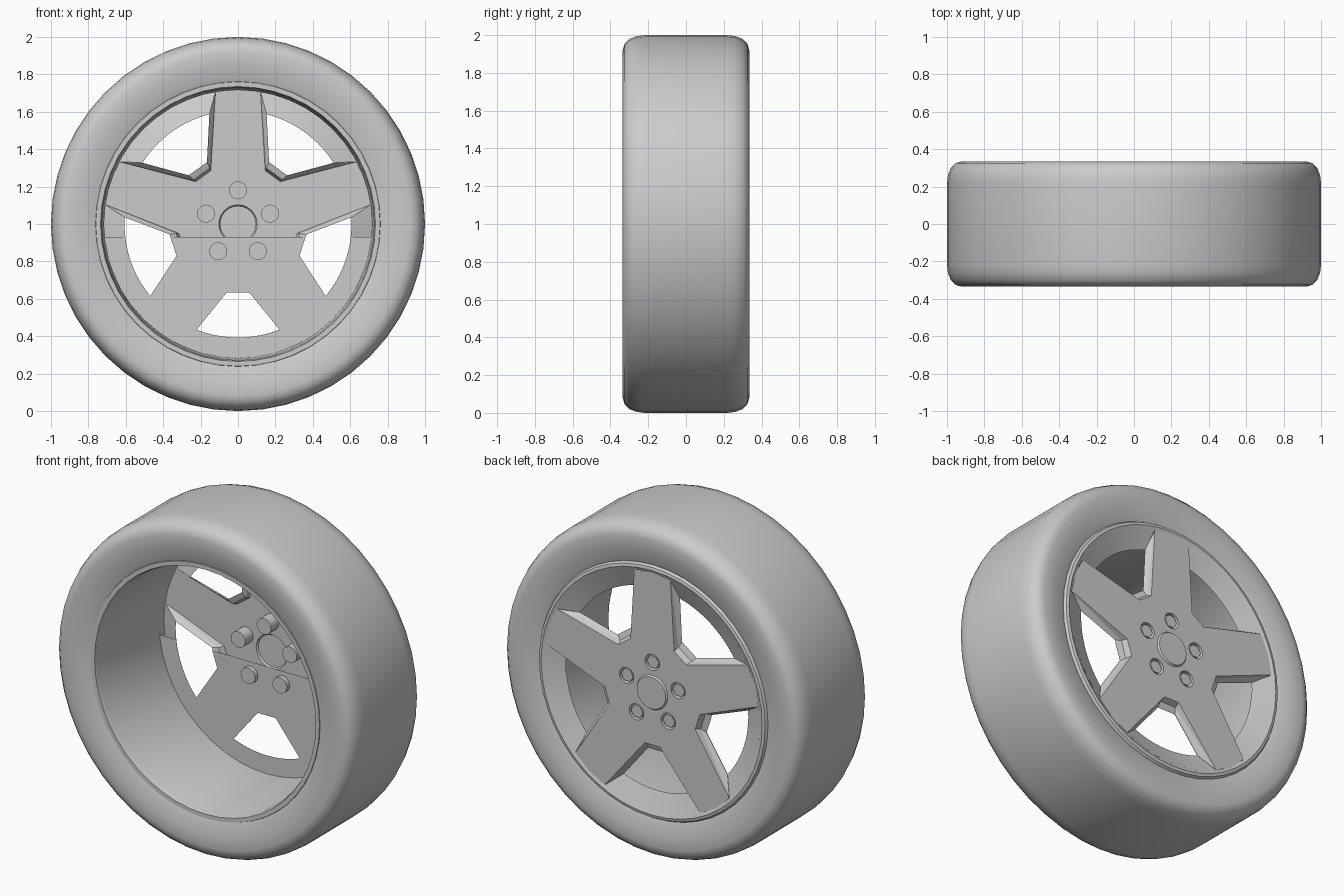
import bpy, bmesh, math
from mathutils import Vector

cube = bpy.data.objects.get("Cube")
if cube:
    bpy.data.objects.remove(cube)

grey = bpy.data.materials.new("plain grey")
grey.use_nodes = True
colour = (0.6, 0.6, 0.6, 1)
grey.diffuse_color = colour
grey.node_tree.nodes["Principled BSDF"].inputs["Base Color"].default_value = colour

FACE, BASE = 0.32, 0.275      # depth of the spoke face and of its back edge
LUG_RING, LUG_R, CAP_R = 0.18, 0.048, 0.103


def polar(r, deg, y):
    a = math.radians(deg)
    return Vector((r * math.cos(a), y, 1 + r * math.sin(a)))


def finish(name, bm, angle=30):
    bmesh.ops.remove_doubles(bm, verts=bm.verts, dist=0.0005)
    bmesh.ops.recalc_face_normals(bm, faces=bm.faces)
    mesh = bpy.data.meshes.new(name)
    bm.to_mesh(mesh)
    bm.free()
    ob = bpy.data.objects.new(name, mesh)
    bpy.context.collection.objects.link(ob)
    mesh.materials.append(grey)
    bpy.ops.object.select_all(action='DESELECT')
    ob.select_set(True)
    bpy.context.view_layer.objects.active = ob
    bpy.ops.object.shade_smooth_by_angle(angle=math.radians(angle))
    return ob


def add_strip(bm, a, b, closed=False):
    """Quads between two rows of points."""
    n = len(a)
    for i in range(n if closed else n - 1):
        j = (i + 1) % n
        bm.faces.new([bm.verts.new(p) for p in (a[i], a[j], b[j], b[i])])


def circle(r, y, n=24, centre=(0, 0), turn=0):
    shift = Vector((centre[0], 0, centre[1]))
    return [polar(r, 360 * i / n + turn, y) + shift for i in range(n)]


def fill(bm, loops):
    """Flat sheet from an outline and its holes."""
    edges = []
    for loop in loops:
        vs = [bm.verts.new(p) for p in loop]
        edges += [bm.edges.new((vs[i], vs[i - 1])) for i in range(len(vs))]
    bmesh.ops.triangle_fill(bm, use_beauty=True, edges=edges, normal=(0, 1, 0))


def lathe(name, profile, n=48, closed=False, angle=30):
    bm = bmesh.new()
    rows = [circle(r, y, n) for r, y in profile]
    if closed:
        rows.append(rows[0])
    for a, b in zip(rows, rows[1:]):
        add_strip(bm, a, b, True)
    return finish(name, bm, angle)


# Tyre: half section mirrored front to back
half = [(0.755, 0.305), (0.78, 0.315), (0.85, 0.328), (0.92, 0.335), (0.955, 0.325),
        (0.98, 0.3), (0.995, 0.26), (1.0, 0.22)]
lathe("tyre", half + [(r, -y) for r, y in reversed(half)], closed=True, angle=40)

# Rim barrel with a lip at each end
lathe("rim_barrel", [(0.765, -0.30), (0.76, -0.312), (0.735, -0.312), (0.728, -0.29),
                     (0.716, 0.25), (0.716, 0.318), (0.735, 0.326), (0.752, 0.322),
                     (0.765, 0.30)])

# Spoked face: a hollow shell with sloped walls around five openings
shell = bmesh.new()
outline, openings = [], []
N = 10
TIP_R, TIP_A, RING_R, RING_A = 0.715, 26.3, 0.607, 21.4
for k in range(5):
    a = 54 + 72 * k

    def valley(dist, side, y):
        return polar(math.hypot(dist, side), a + math.degrees(math.atan2(side, dist)), y)

    top, middle, bottom = [], [], []
    for s in (-1, 1):
        tip, ring = polar(TIP_R, a + s * TIP_A, FACE), polar(RING_R, a + s * RING_A, BASE)
        inner, base = valley(0.316, s * 0.05, FACE), valley(0.365, s * 0.06, BASE)
        step = inner.lerp(base, 0.3)
        step.y = FACE - 0.033
        order = slice(None, None, -s)
        top += [inner, tip][::s]
        middle += [step, tip.lerp(ring, 0.12)][::s]
        bottom += [base, ring][::s]
    add_strip(shell, top, middle)
    add_strip(shell, middle, bottom)
    # Sloping bowl outside the opening
    sweep = [-1 + 2 * i / N for i in range(N + 1)]
    arc = [polar(RING_R, a + t * RING_A, BASE) for t in sweep]
    add_strip(shell, arc, [polar(TIP_R + 0.002, a + t * TIP_A, FACE) for t in sweep])
    outline += top + [polar(0.72, a + 36, FACE)]
    openings.append(bottom[1:3] + arc[::-1])

lugs = []
for k in range(5):
    p = polar(LUG_RING, 90 + 72 * k, 0)
    lugs.append((p.x, p.z - 1))
fill(shell, [outline, circle(CAP_R, FACE)] + [circle(LUG_R, FACE, 20, c) for c in lugs])
finish("spoked_face", shell, 20)

# Centre cap, slightly raised and hollow
cap = bmesh.new()
add_strip(cap, circle(CAP_R, FACE), circle(0.096, FACE + 0.01), True)
fill(cap, [circle(0.096, FACE + 0.01)])
finish("centre_cap", cap)

# Lug cups reaching inwards, each with a six-sided nut
for i, c in enumerate(lugs):
    cup = bmesh.new()
    add_strip(cup, circle(LUG_R, FACE, 20, c), circle(LUG_R, 0.245, 20, c), True)
    fill(cup, [circle(LUG_R, 0.245, 20, c)])
    finish(f"lug_cup_{i + 1}", cup)
    nut = bmesh.new()
    add_strip(nut, circle(0.04, 0.25, 6, c), circle(0.04, FACE - 0.006, 6, c), True)
    fill(nut, [circle(0.04, FACE - 0.006, 6, c)])
    finish(f"lug_nut_{i + 1}", nut)

# Back plate closing the lower part of the shell
plate = bmesh.new()
fill(plate, [circle(0.717, BASE - 0.003, 48)] +
     [[p - Vector((0, 0.003, 0)) for p in loop] for loop in openings])
bmesh.ops.bisect_plane(plate, geom=plate.verts[:] + plate.edges[:] + plate.faces[:],
                       plane_co=(0, 0, 0.93), plane_no=(0, 0, 1), clear_outer=True)
finish("back_plate", plate)
